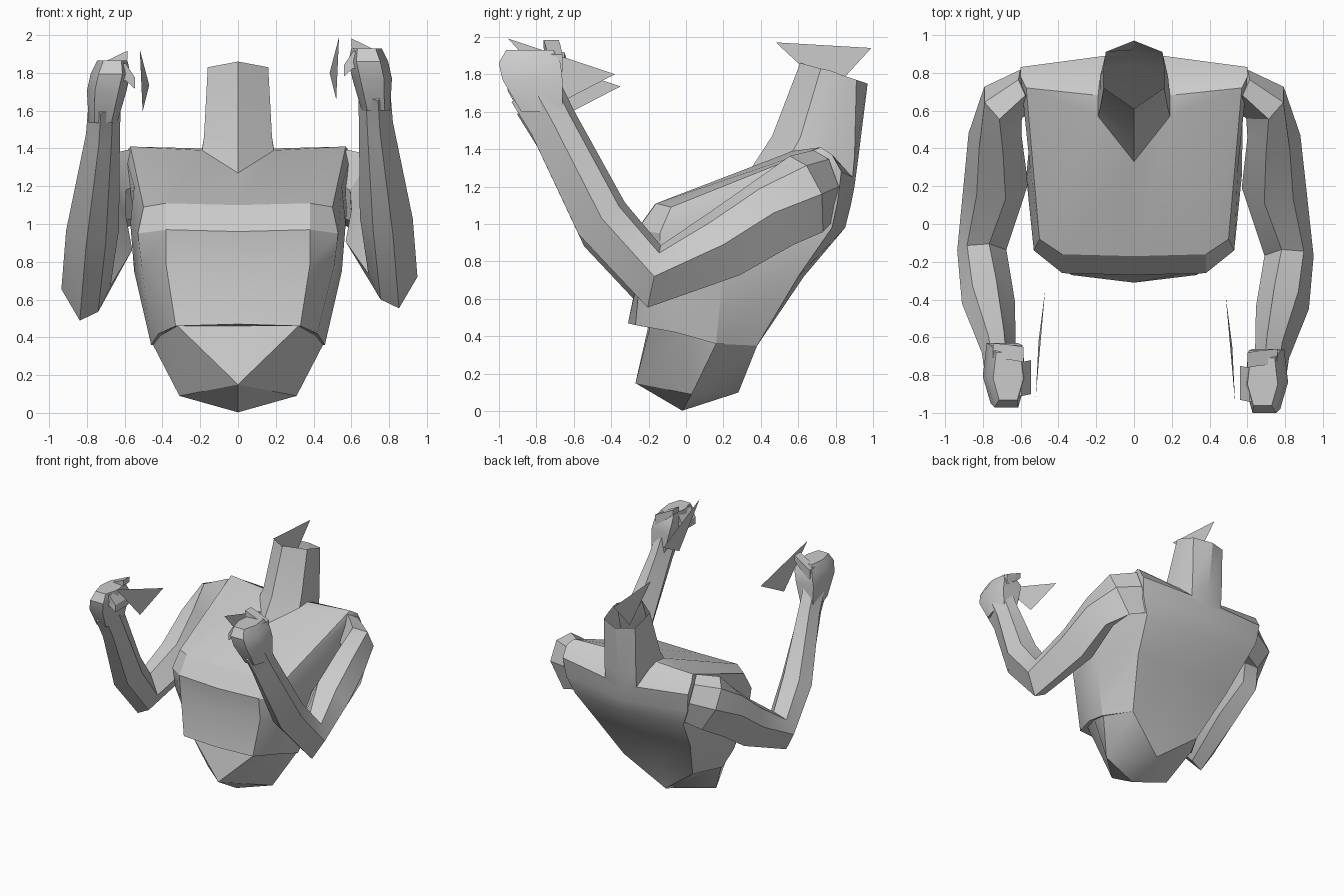
import bpy, bmesh, math
from mathutils import Vector

cube = bpy.data.objects.get("Cube")
if cube:
    bpy.data.objects.remove(cube, do_unlink=True)

grey = bpy.data.materials.new("plain_grey")
grey.use_nodes = True
grey.diffuse_color = (0.6, 0.6, 0.6, 1)
grey.node_tree.nodes["Principled BSDF"].inputs["Base Color"].default_value = (0.6, 0.6, 0.6, 1)


def finish(name, bm, smooth=True):
    bmesh.ops.remove_doubles(bm, verts=bm.verts, dist=0.0005)
    bmesh.ops.recalc_face_normals(bm, faces=bm.faces)
    mesh = bpy.data.meshes.new(name)
    bm.to_mesh(mesh)
    bm.free()
    mesh.materials.append(grey)
    obj = bpy.data.objects.new(name, mesh)
    bpy.context.collection.objects.link(obj)
    if smooth:
        bpy.ops.object.select_all(action="DESELECT")
        obj.select_set(True)
        bpy.context.view_layer.objects.active = obj
        bpy.ops.object.shade_smooth_by_angle(angle=math.radians(28))


def loft(bm, rings, caps=False):
    loops = [[bm.verts.new(p) for p in ring] for ring in rings]
    n = len(loops[0])
    for a, b in zip(loops, loops[1:]):
        for i in range(n):
            j = (i + 1) % n
            bm.faces.new((a[i], a[j], b[j], b[i]))
    if caps:
        bm.faces.new(loops[0])
        bm.faces.new(loops[-1])
    return loops


def mirrored(half):
    # Half ring from front centre to back centre, closed across x = 0
    return half + [(-x, y, z) for x, y, z in half[-2:0:-1]]


# Torso: pelvis, waist, overhanging rib shell, chest, shoulders
pelvis_front, pelvis_back, hip = (0, -.27, .15), (0, .28, .1), (.31, .03, .09)
waist_back = [(.33, .38, .35), (0, .38, .35)]
torso_halves = [
    [pelvis_front, pelvis_front, hip, hip, pelvis_back, pelvis_back],
    [(0, -.2, .46), (.32, -.19, .46), (.41, 0, .41), (.45, .16, .36)] + waist_back,
    [(0, -.31, .47), (.33, -.27, .46), (.42, -.05, .42), (.46, .16, .36)] + waist_back,
    [(0, -.25, .76), (.38, -.24, .78), (.51, -.13, .78), (.55, .2, .75), (.46, .6, .72), (0, .63, .72)],
    [(0, -.27, .96), (.38, -.26, .97), (.53, -.14, .95), (.57, .25, 1), (.52, .78, .98), (0, .85, .98)],
    [(0, -.17, 1.1), (.38, -.16, 1.11), (.5, -.08, 1.09), (.55, .3, 1.2), (.58, .81, 1.12), (0, .88, 1.1)],
    [(0, .33, 1.27), (.19, .57, 1.39), (.57, .72, 1.41), (.6, .78, 1.37), (.6, .83, 1.28), (0, .9, 1.2)],
]
# Neck, open at the top
neck_halves = [
    [(0, .33, 1.27), (.19, .57, 1.39), (.19, .68, 1.4), (.18, .77, 1.36), (.15, .89, 1.25), (0, .9, 1.2)],
    [(0, .46, 1.47), (.18, .61, 1.46), (.18, .69, 1.46), (.18, .78, 1.44), (.15, .9, 1.36), (0, .92, 1.35)],
    [(0, .61, 1.86), (.16, .72, 1.83), (.16, .77, 1.82), (.16, .82, 1.8), (.15, .91, 1.77), (0, .97, 1.75)],
]
bm = bmesh.new()
base = loft(bm, [mirrored(h) for h in torso_halves + neck_halves])[0]
tip = bm.verts.new((0, -.02, .003))
for i, v in enumerate(base):
    w = base[(i + 1) % len(base)]
    if (v.co - w.co).length > 0.001:
        bm.faces.new((v, w, tip))
finish("torso", bm)

# Arm stations: centre, half width, half height
arm_path = [
    ((.55, .73, 1.2), .1, .2),
    ((.69, .645, 1.16), .13, .22),
    ((.74, .47, 1.06), .14, .2),
    ((.74, .2, .89), .17, .185),
    ((.82, -.17, .72), .13, .17),
    ((.785, -.45, 1.03), .14, .15),
    ((.73, -.71, 1.54), .09, .13),
    ((.72, -.81, 1.72), .085, .14),
]
# Section with ridges on the outer side and the underside
section = [(1, 0), (.6, .75), (-.3, 1), (-1, .1), (-.5, -.72), (.25, -1)]


def arm_rings(side, shift):
    pts = [Vector(p) for p, w, h in arm_path]
    rings = []
    for k, (p, w, h) in enumerate(arm_path):
        d = Vector((0, 0, 0))
        if k > 0:
            d += (pts[k] - pts[k - 1]).normalized()
        if k < len(pts) - 1:
            d += (pts[k + 1] - pts[k]).normalized()
        if k > 1:
            d.x = 0
        d.normalize()
        out = Vector((-d.y, d.x, 0)).normalized()
        up = d.cross(out)
        offset = shift * min(max(k - 1, 0) / 3, 1)
        ring = [pts[k] + out * w * a + up * h * b for a, b in section]
        rings.append([Vector((v.x * side, v.y, v.z)) + offset for v in ring])
    return rings


# Fist levels: height, centre x, half width, front y, back y
fist_levels = [
    (1.6, .73, .075, -.88, -.66),
    (1.77, .71, .105, -.98, -.66),
    (1.86, .69, .105, -1, -.67),
    (1.93, .68, .08, -.96, -.71),
]


def fist_rings(side, shift):
    rings = []
    for z, x, w, front, back in fist_levels:
        mid = front * .55 + back * .45
        outline = [(-.6, front), (.6, front), (1, mid), (.8, back), (-.8, back), (-1, mid)]
        rings.append([Vector(((x + a * w) * side, y, z)) + shift for a, y in outline])
    return rings


def digit(name, path, size, side, shift):
    # Tapered block running through a few points
    bm = bmesh.new()
    rings = []
    for k, (x, y, z) in enumerate(path):
        c = Vector((x * side, y, z)) + shift
        rings.append([c + Vector((0, a * size[0], b * size[1] * (1 - .25 * k)))
                      for a, b in ((-1, -1), (1, -1), (1, 1), (-1, 1))])
    loft(bm, rings, True)
    finish(name, bm, False)


def blade(name, points):
    bm = bmesh.new()
    bm.faces.new([bm.verts.new(p) for p in points])
    finish(name, bm, False)


for label, side, shift in (("left", 1, Vector((0, 0, 0))),
                           ("right", -1, Vector((.015, .03, -.065)))):
    for part, rings in (("arm", arm_rings), ("fist", fist_rings)):
        bm = bmesh.new()
        loft(bm, rings(side, shift), True)
        finish(label + "_" + part, bm)
    # Curled fingers and thumb
    digit(label + "_fingers", [(.68, -.85, 1.86), (.61, -.85, 1.87), (.56, -.84, 1.81)],
          (.09, .06), side, shift)
    digit(label + "_thumb", [(.76, -.7, 1.86), (.66, -.71, 1.92), (.6, -.72, 1.96)],
          (.04, .045), side, shift)
    # Thin loose blade beside the hand
    blade(label + "_blade", [Vector((x * side, y, z)) + shift for x, y, z in
                             ((.535, -.95, 1.99), (.485, -.38, 1.8), (.52, -.65, 1.66))])

# Upright fin standing in the neck opening
blade("neck_fin", ((0, .48, 1.97), (0, .99, 1.94), (0, .77, 1.7)))
